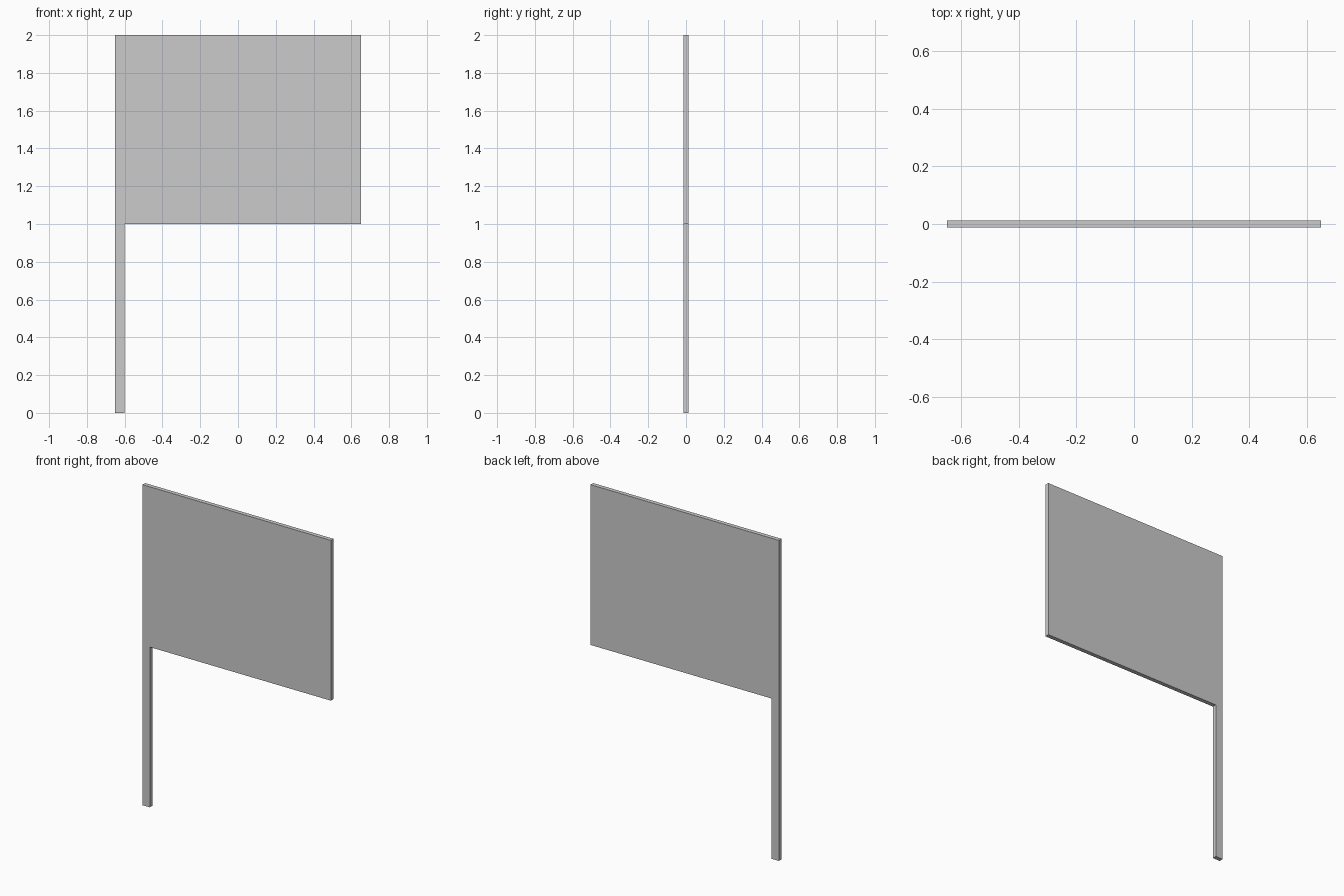
import bpy
import bmesh
from mathutils import Vector

if "Cube" in bpy.data.objects:
    bpy.data.objects.remove(bpy.data.objects["Cube"])

HALF_W = 0.65      # half overall width
POLE_W = 0.05      # width of the pole
THICK = 0.026      # depth along y
TOP, PANEL_BOTTOM = 2.0, 1.0

# Front outline: pole and panel are one continuous flag-shaped sheet
outline = [
    (-HALF_W, 0), (-HALF_W + POLE_W, 0),
    (-HALF_W + POLE_W, PANEL_BOTTOM), (HALF_W, PANEL_BOTTOM),
    (HALF_W, TOP), (-HALF_W, TOP),
]

bm = bmesh.new()
front = bm.faces.new([bm.verts.new((x, -THICK / 2, z)) for x, z in outline])

# Extrude the outline backwards to give the sheet its thickness
extruded = bmesh.ops.extrude_face_region(bm, geom=[front], use_keep_orig=True)
back_verts = [g for g in extruded["geom"] if isinstance(g, bmesh.types.BMVert)]
bmesh.ops.translate(bm, verts=back_verts, vec=Vector((0, THICK, 0)))
bmesh.ops.recalc_face_normals(bm, faces=bm.faces)

mesh = bpy.data.meshes.new("flag_panel_with_pole")
bm.to_mesh(mesh)
bm.free()
flag = bpy.data.objects.new("flag_panel_with_pole", mesh)
bpy.context.collection.objects.link(flag)
